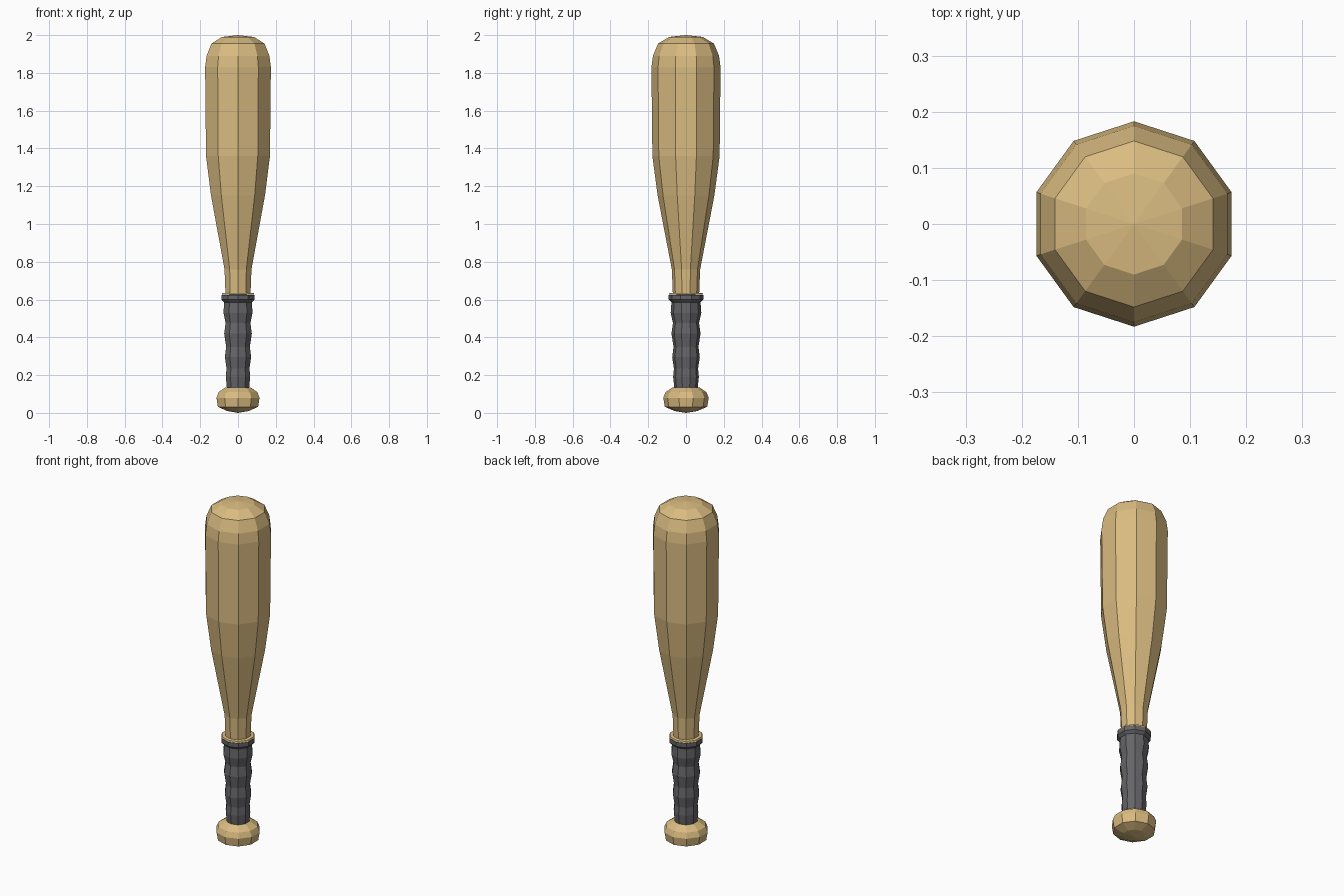
import bpy, bmesh, math

if "Cube" in bpy.data.objects:
    bpy.data.objects.remove(bpy.data.objects["Cube"])

SIDES = 10


def material(name, rgb):
    m = bpy.data.materials.new(name)
    m.diffuse_color = (*rgb, 1)
    m.use_nodes = True
    m.node_tree.nodes["Principled BSDF"].inputs["Base Color"].default_value = m.diffuse_color
    return m


wood = material("pale_wood", (0.70, 0.50, 0.22))
rubber = material("dark_grip", (0.13, 0.13, 0.14))


def lathe(name, profile, mat):
    """Spin a (radius, height) profile into a flat ten-sided solid."""
    bm = bmesh.new()
    rings = []
    for r, z in profile:
        if r == 0:
            rings.append([bm.verts.new((0, 0, z))] * SIDES)
        else:
            angles = [math.pi / 2 + i * math.tau / SIDES for i in range(SIDES)]
            rings.append([bm.verts.new((r * math.cos(a), r * math.sin(a), z)) for a in angles])
    for low, high in zip(rings, rings[1:]):
        for i in range(SIDES):
            j = (i + 1) % SIDES
            corners = dict.fromkeys((low[i], low[j], high[j], high[i]))
            bm.faces.new(list(corners))
    bmesh.ops.recalc_face_normals(bm, faces=bm.faces)
    mesh = bpy.data.meshes.new(name)
    bm.to_mesh(mesh)
    bm.free()
    mesh.materials.append(mat)
    obj = bpy.data.objects.new(name, mesh)
    bpy.context.collection.objects.link(obj)
    return obj


# Rounded end knob
lathe("knob", [(0, 0), (0.06, 0.01), (0.112, 0.032), (0.12, 0.08),
               (0.108, 0.11), (0.07, 0.135), (0, 0.136)], wood)

# Wavy grip, flaring into the collar
lathe("grip", [(0, 0.13), (0.062, 0.132), (0.068, 0.19), (0.064, 0.235),
               (0.073, 0.295), (0.066, 0.35), (0.077, 0.42), (0.069, 0.475),
               (0.081, 0.53), (0.077, 0.585), (0.092, 0.60), (0.092, 0.625),
               (0, 0.626)], rubber)

# Barrel, with a thin lip resting on the collar and a domed tip
lathe("barrel", [(0, 0.625), (0.091, 0.626), (0.088, 0.634), (0.070, 0.636),
                 (0.075, 0.76), (0.150, 1.15), (0.178, 1.36), (0.183, 1.83),
                 (0.175, 1.89), (0.148, 1.955), (0.09, 1.99), (0, 2.0)], wood)
